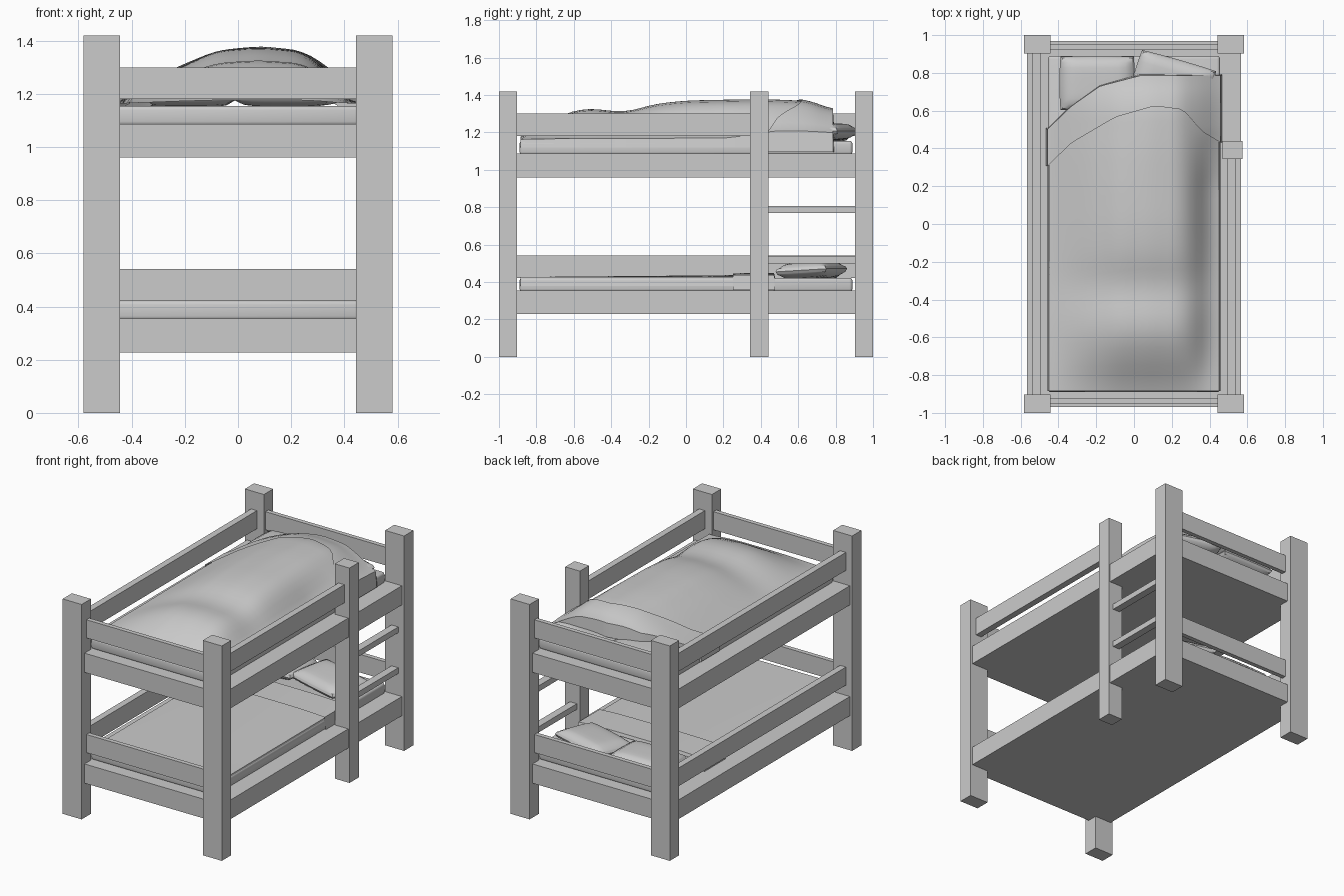
import bpy, bmesh, math

if "Cube" in bpy.data.objects:
    bpy.data.objects.remove(bpy.data.objects["Cube"])


def box(name, x0, x1, y0, y1, z0, z1, bevel=0):
    bm = bmesh.new()
    bmesh.ops.create_cube(bm, size=1)
    for v in bm.verts:
        v.co = ((x0 + x1) / 2 + v.co.x * (x1 - x0),
                (y0 + y1) / 2 + v.co.y * (y1 - y0),
                (z0 + z1) / 2 + v.co.z * (z1 - z0))
    if bevel:
        bmesh.ops.bevel(bm, geom=bm.edges[:], offset=bevel, segments=3,
                        profile=0.5, affect='EDGES')
    return finish(name, bm, bevel > 0)


def finish(name, bm, smooth=False):
    bmesh.ops.recalc_face_normals(bm, faces=bm.faces[:])
    me = bpy.data.meshes.new(name)
    bm.to_mesh(me)
    bm.free()
    ob = bpy.data.objects.new(name, me)
    bpy.context.collection.objects.link(ob)
    if smooth:
        bpy.ops.object.select_all(action='DESELECT')
        ob.select_set(True)
        bpy.context.view_layer.objects.active = ob
        bpy.ops.object.shade_smooth_by_angle(angle=math.radians(35))
    return ob


def lerp(pts, t):
    if t <= pts[0][0]:
        return pts[0][1]
    for (a, p), (b, q) in zip(pts, pts[1:]):
        if t <= b:
            return p + (q - p) * (t - a) / (b - a)
    return pts[-1][1]


def soft(pts, t, d):
    return sum(lerp(pts, t + d * k / 3) for k in range(-3, 4)) / 7


def cloth(name, height, foot, head, lift, hem, head_drop, half=0.455, n=30, m=36):
    """Sheet following height(x, y) with hanging sides and a turned-down head end."""
    bm = bmesh.new()
    rows = []
    for j in range(m + 2):
        row = []
        for i in range(-1, n + 2):
            x = half * (2 * min(max(i, 0), n) / n - 1)
            f = min(j, m) / m
            y = foot(x) + (head(x) - foot(x)) * f
            z = height(x, y) + lift
            if j == m + 1:
                z = max(hem, z - head_drop)
                y += 0.006
            if i < 0 or i > n:
                x += math.copysign(0.008, x)
                z = hem
            row.append(bm.verts.new((x, y, z)))
        rows.append(row)
    for r, s in zip(rows, rows[1:]):
        for k in range(len(r) - 1):
            bm.faces.new((r[k], r[k + 1], s[k + 1], s[k]))
    return finish(name, bm, True)


def pillow(name, cx, cy, cz, w, d, h, turn=0, tilt=0):
    bm = bmesh.new()
    bmesh.ops.create_cube(bm, size=2)
    bmesh.ops.subdivide_edges(bm, edges=bm.edges[:], cuts=9, use_grid_fill=True)
    for v in bm.verts:
        u, t, s = v.co
        puff = 0.35 + 0.65 * math.sqrt((1 - abs(u) ** 4) * (1 - abs(t) ** 4))
        pinch = 1 - 0.05 * abs(s) - 0.03 * (u * t) ** 2
        v.co = (u * w / 2 * pinch, t * d / 2 * pinch, s * h / 2 * puff)
    ob = finish(name, bm, True)
    ob.location = (cx, cy, cz)
    ob.rotation_euler = (tilt, 0, turn)
    return ob


# Posts
for sx in (-1, 1):
    for sy in (-1, 1):
        xs, ys = sorted((sx * 0.443, sx * 0.582)), sorted((sy * 0.903, sy))
        box("corner_post", *xs, *ys, 0, 1.42)
box("ladder_post", 0.468, 0.575, 0.343, 0.44, 0, 1.42)

# Ladder rungs
for z in (0.50, 0.77):
    box("ladder_rung", 0.49, 0.54, 0.43, 0.91, z, z + 0.038)

# Bunk platforms, guard rails and mattresses
for name, z in (("lower", 0.228), ("upper", 0.96)):
    box(name + "_platform", -0.566, 0.566, -0.97, 0.97, z, z + 0.127)
    g0, g1 = (0.422, 0.542) if name == "lower" else (1.18, 1.30)
    for sy in (-1, 1):
        box(name + "_end_guard", -0.45, 0.45, *sorted((sy * 0.92, sy * 0.95)), g0, g1)
    box(name + "_left_guard", -0.537, -0.494, -0.91, 0.91, g0, g1)
    if name == "upper":
        box("upper_right_guard", 0.494, 0.537, -0.91, 0.35, g0, g1)
    box(name + "_mattress", -0.455, 0.455, -0.89, 0.89, z + 0.12, z + 0.195, 0.016)

# Upper cover, draped over a lump
LENGTH = [(-0.89, 0), (-0.78, 0.07), (-0.66, 0.135), (-0.54, 0.17), (-0.32, 0.145),
          (-0.18, 0.19), (0.0, 0.21), (0.4, 0.218), (0.64, 0.21), (0.79, 0.15)]
SECTION = [(-0.46, 0), (-0.35, 0.3), (-0.23, 0.62), (-0.08, 0.94), (0.08, 1),
           (0.24, 0.93), (0.32, 0.66), (0.39, 0.12), (0.46, 0)]
HEAD_SECTION = [(-0.46, 0), (-0.35, 0.3), (-0.23, 0.6), (-0.08, 0.9), (0.08, 1),
                (0.24, 0.92), (0.34, 0.6), (0.46, 0.12)]
HEAD = [(-0.46, 0.50), (-0.33, 0.625), (-0.18, 0.73), (0.03, 0.785), (0.46, 0.785)]
TURN = [(-0.46, 0.305), (-0.33, 0.43), (-0.1, 0.565), (0.11, 0.625),
        (0.26, 0.605), (0.36, 0.49), (0.46, 0.43)]


def lump(x, y):
    k = min(max((y - 0.2) / 0.3, 0), 1)
    c = (1 - k) * soft(SECTION, x, 0.04) + k * soft(HEAD_SECTION, x, 0.04)
    return 1.163 + c * soft(LENGTH, y, 0.07)


cloth("upper_cover", lump, lambda x: -0.885, lambda x: lerp(HEAD, x) - 0.01,
      0, 1.12, 0.03, half=0.45)
cloth("upper_cover_fold", lump, lambda x: lerp(TURN, x), lambda x: lerp(HEAD, x),
      0.009, 1.095, 0.09, half=0.457, m=12)

# Lower cover, lying flat
flat = lambda x, y: 0.427 + 0.012 * (y + 0.9) / 1.4 * (1 - (x / 0.46) ** 4)
cloth("lower_cover", flat, lambda x: -0.885, lambda x: 0.46, 0, 0.38, 0.01, half=0.45, n=16, m=12)
cloth("lower_cover_fold", flat, lambda x: 0.25, lambda x: 0.47, 0.01, 0.357, 0.02,
      half=0.457, n=16, m=4)

# Pillows
for name, z in (("lower", 0.458), ("upper", 1.195)):
    pillow(name + "_left_pillow", -0.195, 0.745 if z > 1 else 0.69, z, 0.40, 0.29, 0.09)
    pillow(name + "_right_pillow", 0.20, 0.73 if z > 1 else 0.67, z + 0.005, 0.42, 0.29, 0.09,
           turn=-0.28, tilt=0.06)
